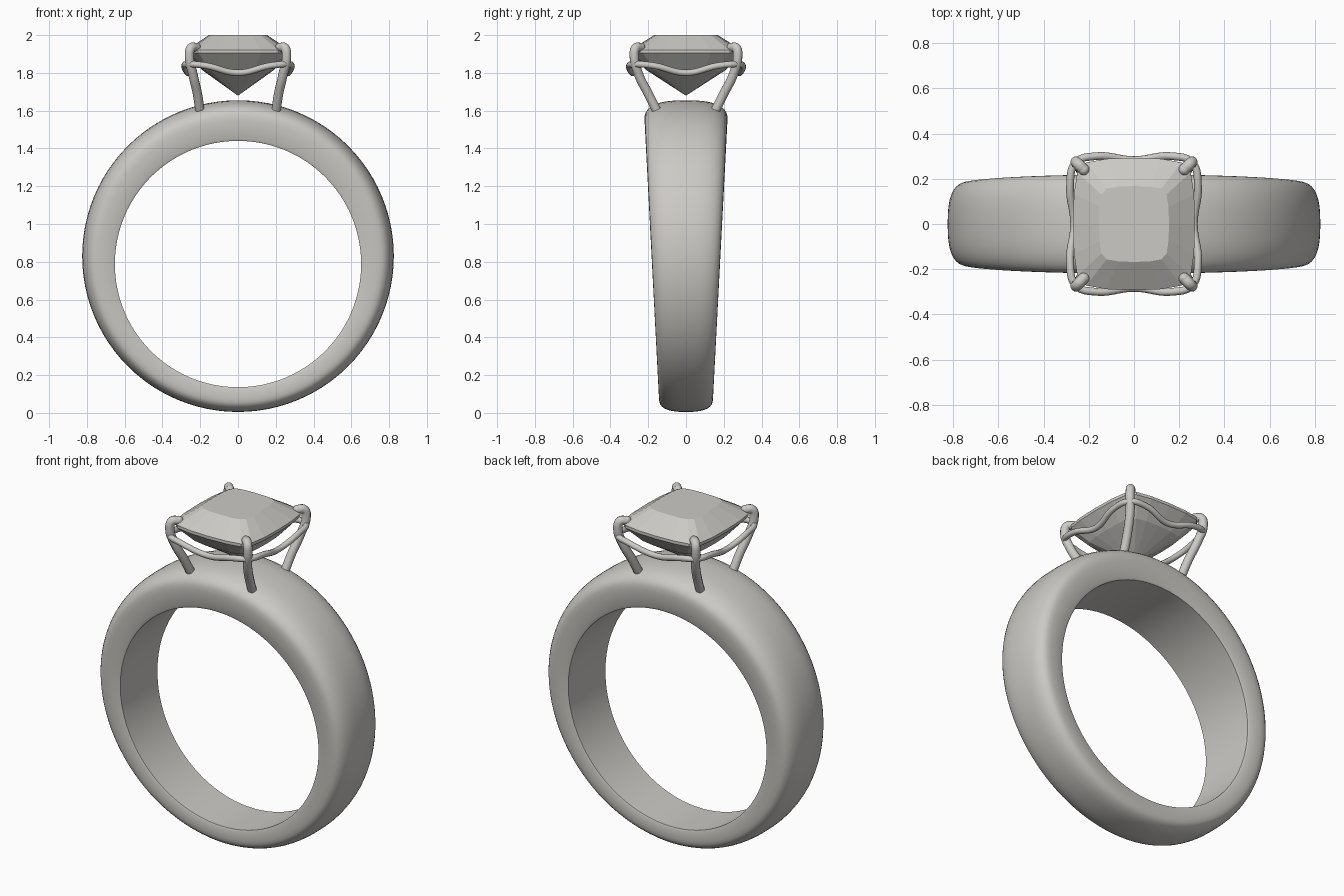
import bpy, bmesh
from math import sin, cos, pi

cube = bpy.data.objects.get("Cube")
if cube:
    bpy.data.objects.remove(cube, do_unlink=True)

# One warm grey metal colour for everything
metal = bpy.data.materials.new("warm_grey_metal")
metal.use_nodes = True
GREY = (0.6, 0.59, 0.56, 1)
metal.diffuse_color = GREY
bsdf = next(n for n in metal.node_tree.nodes if n.type == "BSDF_PRINCIPLED")
bsdf.inputs["Base Color"].default_value = GREY


def link(name, data):
    ob = bpy.data.objects.new(name, data)
    bpy.context.scene.collection.objects.link(ob)
    data.materials.append(metal)
    bpy.ops.object.select_all(action="DESELECT")
    bpy.context.view_layer.objects.active = ob
    ob.select_set(True)
    return ob


def loft(name, rings, closed, smooth):
    """Bridge equal rings; closed joins last to first, otherwise ends are capped."""
    bm = bmesh.new()
    vs = [[bm.verts.new(p) for p in ring] for ring in rings]
    n = len(vs[0])
    pairs = list(zip(vs, vs[1:])) + ([(vs[-1], vs[0])] if closed else [])
    for a, b in pairs:
        for i in range(n):
            j = (i + 1) % n
            bm.faces.new((a[i], a[j], b[j], b[i]))
    if not closed:
        bm.faces.new(vs[0])
        bm.faces.new(vs[-1])
    bmesh.ops.remove_doubles(bm, verts=bm.verts[:], dist=0.0005)
    bmesh.ops.recalc_face_normals(bm, faces=bm.faces[:])
    me = bpy.data.meshes.new(name)
    bm.to_mesh(me)
    bm.free()
    link(name, me)
    if smooth:
        bpy.ops.object.shade_smooth_by_angle(angle=0.7)


def wire(name, points, radius, cyclic=False):
    """Round wire along a smooth path, turned into a mesh."""
    cu = bpy.data.curves.new(name, "CURVE")
    cu.dimensions = "3D"
    cu.bevel_depth = radius
    cu.bevel_resolution = 4
    cu.resolution_u = 8
    cu.use_fill_caps = True
    sp = cu.splines.new("BEZIER")
    sp.bezier_points.add(len(points) - 1)
    for bp, p in zip(sp.bezier_points, points):
        bp.co = p
        bp.handle_left_type = bp.handle_right_type = "AUTO"
    sp.use_cyclic_u = cyclic
    link(name, cu)
    bpy.ops.object.convert(target="MESH")
    bpy.ops.object.shade_smooth_by_angle(angle=0.9)


# Band: domed section swept between an outer and a lower inner circle, wider on top
dome = []
for k in range(19):
    a = pi * k / 18
    c, s = cos(a), max(sin(a), 0)
    dome.append(((1 if c >= 0 else -1) * abs(c) ** 0.77, 0.5 + 0.5 * s ** 0.77))
section = [(0.97, 0), (1, 0.06)] + dome + [(-1, 0.06), (-0.97, 0)]
rings = []
for i in range(96):
    a = 2 * pi * i / 96
    ring = []
    for s, t in section:
        r = 0.652 + (0.825 - 0.652) * t
        z = 0.788 + 0.042 * t + r * sin(a)
        ring.append((r * cos(a), s * (0.139 + 0.052 * z), z))
    rings.append(ring)
loft("band", rings, True, True)

# Stone: cushion-shaped outline stepped from culet to table
corner = [(1, 0), (0.985, 0.45), (0.93, 0.78), (0.78, 0.93), (0.45, 0.985)]
outline = []
for q in range(4):
    for x, y in corner:
        for _ in range(q):
            x, y = -y, x
        outline.append((x, y))
levels = [(0.001, 0.001, 1.68), (0.19, 0.21, 1.815), (0.27, 0.293, 1.905),
          (0.27, 0.293, 1.922), (0.155, 0.168, 2.0)]
loft("stone", [[(x * hx, y * hy, z) for x, y in outline] for hx, hy, z in levels],
     False, False)

# Four prongs hooking over the stone corners, each with a round tip
path = [(0.2, 0.148, 1.585), (0.215, 0.2, 1.69), (0.238, 0.25, 1.79),
        (0.257, 0.274, 1.89), (0.248, 0.266, 1.932), (0.222, 0.24, 1.934)]
for sx, side in ((1, "left"), (-1, "right")):
    for sy, end in ((-1, "front"), (1, "back")):
        pts = [(x * sx, y * sy, z) for x, y, z in path]
        wire(f"prong_{end}_{side}", pts, 0.025)
        me = bpy.data.meshes.new("prong_tip")
        bm = bmesh.new()
        bmesh.ops.create_uvsphere(bm, u_segments=12, v_segments=8, radius=0.025)
        bmesh.ops.translate(bm, verts=bm.verts[:], vec=pts[-1])
        bm.to_mesh(me)
        bm.free()
        link(f"prong_tip_{end}_{side}", me)
        bpy.ops.object.shade_smooth()

# Gallery wire: one loop through the prongs, sagging in the middle of each side
quarter = [(0.265, 0, 1.8), (0.283, 0.17, 1.838), (0.257, 0.272, 1.846),
           (0.17, 0.3, 1.838), (0, 0.283, 1.8)]
mirrored = [(-x, y, z) for x, y, z in reversed(quarter[:-1])]
half = quarter + mirrored
loop = half + [(x, -y, z) for x, y, z in reversed(half[1:-1])]
wire("gallery_wire", loop, 0.017, True)
